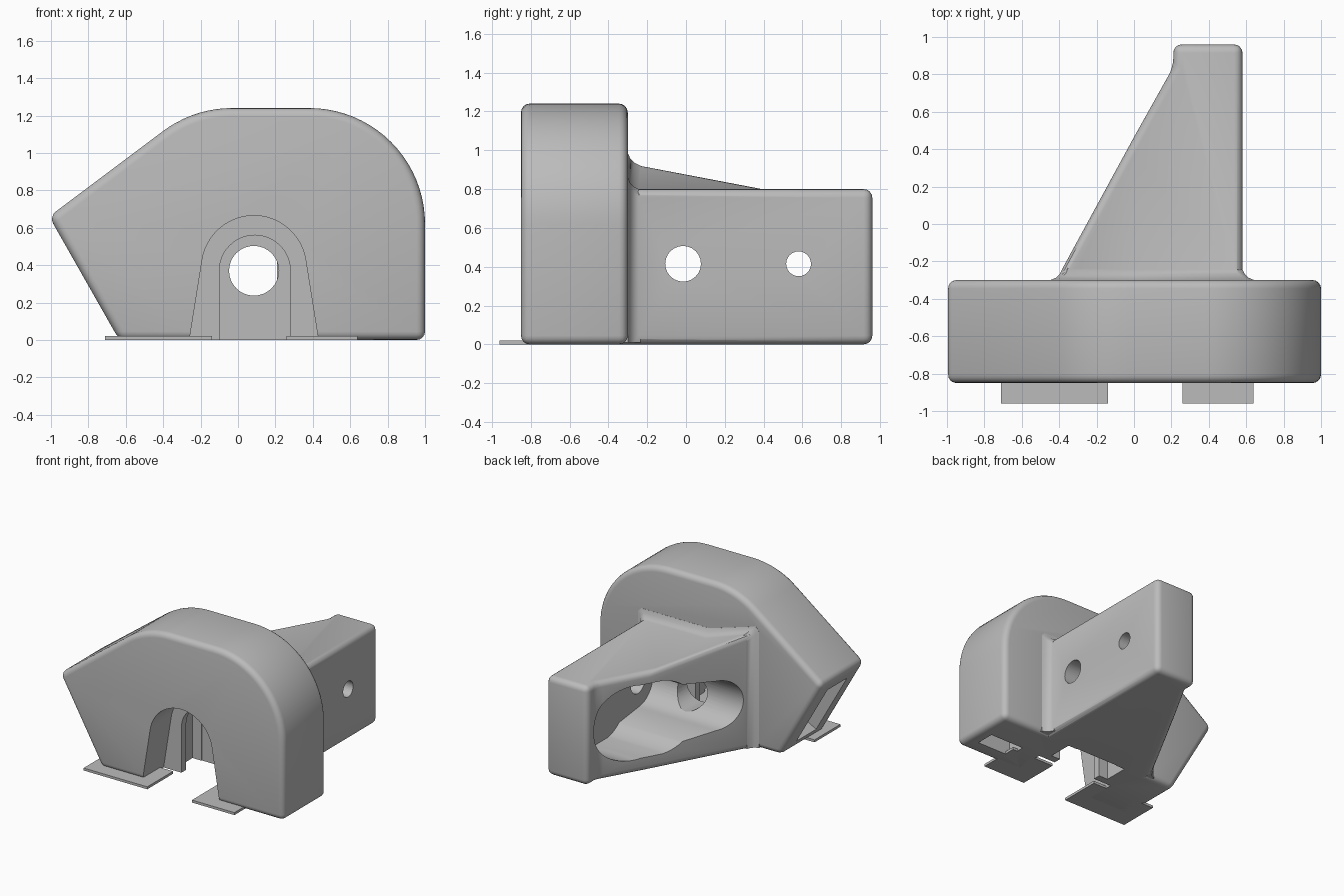
import bpy, bmesh, math
from mathutils import Vector

if "Cube" in bpy.data.objects:
    bpy.data.objects.remove(bpy.data.objects["Cube"])

grey = bpy.data.materials.new("plain grey")
grey.diffuse_color = (0.5, 0.5, 0.5, 1)
grey.use_nodes = True
grey.node_tree.nodes["Principled BSDF"].inputs["Base Color"].default_value = grey.diffuse_color


def arc(cx, cz, r, a0, a1, n):
    """Points on an arc, angles in degrees."""
    return [(cx + r * math.cos(math.radians(a0 + (a1 - a0) * i / n)),
             cz + r * math.sin(math.radians(a0 + (a1 - a0) * i / n))) for i in range(n + 1)]


def loft(name, rings):
    """Closed solid through rings of equal point count."""
    bm = bmesh.new()
    loops = [[bm.verts.new(p) for p in ring] for ring in rings]
    n = len(loops[0])
    for a, b in zip(loops, loops[1:]):
        for i in range(n):
            j = (i + 1) % n
            bm.faces.new((a[i], a[j], b[j], b[i]))
    bm.faces.new(loops[0][::-1])
    bm.faces.new(loops[-1])
    bmesh.ops.recalc_face_normals(bm, faces=bm.faces)
    me = bpy.data.meshes.new(name)
    bm.to_mesh(me)
    bm.free()
    me.materials.append(grey)
    ob = bpy.data.objects.new(name, me)
    bpy.context.collection.objects.link(ob)
    return ob


def along_y(name, pts, y0, y1):
    return loft(name, [[(x, y, z) for x, z in pts] for y in (y0, y1)])


def along_x(name, pts, x0, x1):
    return loft(name, [[(x, y, z) for y, z in pts] for x in (x0, x1)])


def box(name, x0, x1, y0, y1, z0, z1):
    return along_y(name, [(x0, z0), (x1, z0), (x1, z1), (x0, z1)], y0, y1)


def apply_mods(ob):
    bpy.context.view_layer.update()
    dg = bpy.context.evaluated_depsgraph_get()
    me = bpy.data.meshes.new_from_object(ob.evaluated_get(dg))
    ob.modifiers.clear()
    ob.data = me


def round_edges(ob, width):
    m = ob.modifiers.new("round", 'BEVEL')
    m.width, m.segments, m.limit_method = width, 4, 'ANGLE'
    m.angle_limit = math.radians(25)
    apply_mods(ob)


def combine(ob, other, op):
    m = ob.modifiers.new("bool", 'BOOLEAN')
    m.object, m.operation, m.solver = other, op, 'EXACT'
    apply_mods(ob)
    bpy.data.objects.remove(other)


# Front housing: slanted left side, large round right shoulder
outline = [(-0.635, 0), (1, 0)] + arc(0.38, 0.62, 0.62, 0, 90, 20)
outline += arc(-0.03, 0.62, 0.62, 90, 127, 9) + [(-1.01, 0.66)]
body = along_y("housing", outline, -0.85, -0.30)
round_edges(body, 0.045)

# Tapered rear arm with a raised corner on the left
plan = [(0.58, -0.4), (0.58, 0.96), (0.21, 0.96), (0.21, 0.84), (0, 0.465),
        (-0.40, -0.27), (-0.40, -0.4), (0, -0.4)]
bm = bmesh.new()
low = [bm.verts.new((x, y, 0)) for x, y in plan]
top = [bm.verts.new((x, y, 0.8 + max(0, -0.35 * x))) for x, y in plan]
n = len(plan)
for i in range(n):
    j = (i + 1) % n
    bm.faces.new((low[i], low[j], top[j], top[i]))
bm.faces.new(low[::-1])
bm.faces.new([top[i] for i in (0, 1, 2, 3, 4, 7)])
bm.faces.new([top[i] for i in (4, 5, 6, 7)])
bmesh.ops.recalc_face_normals(bm, faces=bm.faces)
me = bpy.data.meshes.new("arm")
bm.to_mesh(me)
bm.free()
me.materials.append(grey)
arm = bpy.data.objects.new("arm", me)
bpy.context.collection.objects.link(arm)
round_edges(arm, 0.045)
combine(body, arm, 'UNION')

# Flared fillet where the arm meets the housing
rings = []
for y, o in ((-0.36, 0.06), (-0.299, 0.06), (-0.287, 0.032), (-0.268, 0.012), (-0.235, -0.004)):
    left = -0.385 - o
    rings.append([(0.58 + o, y, 0.01), (0.58 + o, y, 0.77 + o), (0.55 + o, y, 0.80 + o),
                  (0, y, 0.80 + o), (left + 0.03, y, 0.925 + o), (left, y, 0.89 + o), (left, y, 0.01)])
combine(body, loft("fillet", rings), 'UNION')

# Arched mouth, narrower slot and the chamber behind it
mouth = [(-0.263, -0.1), (-0.26, 0)] + arc(0.085, 0.385, 0.28, 172, 8, 24) + [(0.43, 0), (0.433, -0.1)]
slot = [(-0.10, -0.1)] + arc(0.09, 0.37, 0.19, 180, 0, 24) + [(0.28, -0.1)]
combine(body, along_y("mouth_cut", mouth, -1.0, -0.58), 'DIFFERENCE')
combine(body, along_y("slot_cut", slot, -0.7, -0.32), 'DIFFERENCE')
chamber = [(-0.18, -0.1)] + arc(0.09, 0.37, 0.27, 180, 0, 24) + [(0.36, -0.1)]
combine(body, along_y("chamber_cut", chamber, -0.52, -0.325), 'DIFFERENCE')

# Pocket in the arm: large and small round ends joined by a straight run
pocket = arc(0.58, 0.41, 0.30, -100, 100, 28) + arc(0.42, 0.41, 0.30, 100, 130, 5)
pocket += arc(-0.01, 0.41, 0.20, 90, 270, 20) + arc(0.42, 0.41, 0.30, 230, 260, 5)
combine(body, along_x("pocket_cut", pocket, -0.9, 0.44), 'DIFFERENCE')

# Round through holes
combine(body, along_y("bore_cut", arc(0.085, 0.37, 0.133, 0, 348.75, 31), -0.45, 0.80), 'DIFFERENCE')
for y, r in ((-0.015, 0.092), (0.58, 0.064)):
    combine(body, along_x("hole_cut", arc(y, 0.415, r, 0, 345, 23), 0.3, 0.8), 'DIFFERENCE')

# Recess in the slanted side and in the underside of the right leg
u = Vector((-0.365, 0, 0.66)).normalized()
w = Vector((u.z, 0, -u.x))
base = Vector((-0.635, 0, 0))
corners = [base + u * a + w * b for a, b in ((0.08, -0.1), (0.64, -0.1), (0.64, 0.12), (0.08, 0.12))]
combine(body, along_y("side_recess_cut", [(c.x, c.z) for c in corners], -0.70, -0.45), 'DIFFERENCE')
combine(body, box("leg_recess_cut", 0.60, 0.90, -0.72, -0.57, -0.1, 0.4), 'DIFFERENCE')

# Smooth shading with sharp cut edges
bpy.context.view_layer.objects.active = body
body.select_set(True)
bpy.ops.object.shade_smooth_by_angle(angle=math.radians(30))

# Thin foot tabs
box("left_tab", -0.71, -0.14, -0.96, -0.63, 0, 0.02)
box("right_tab", 0.26, 0.64, -0.96, -0.63, 0, 0.02)
